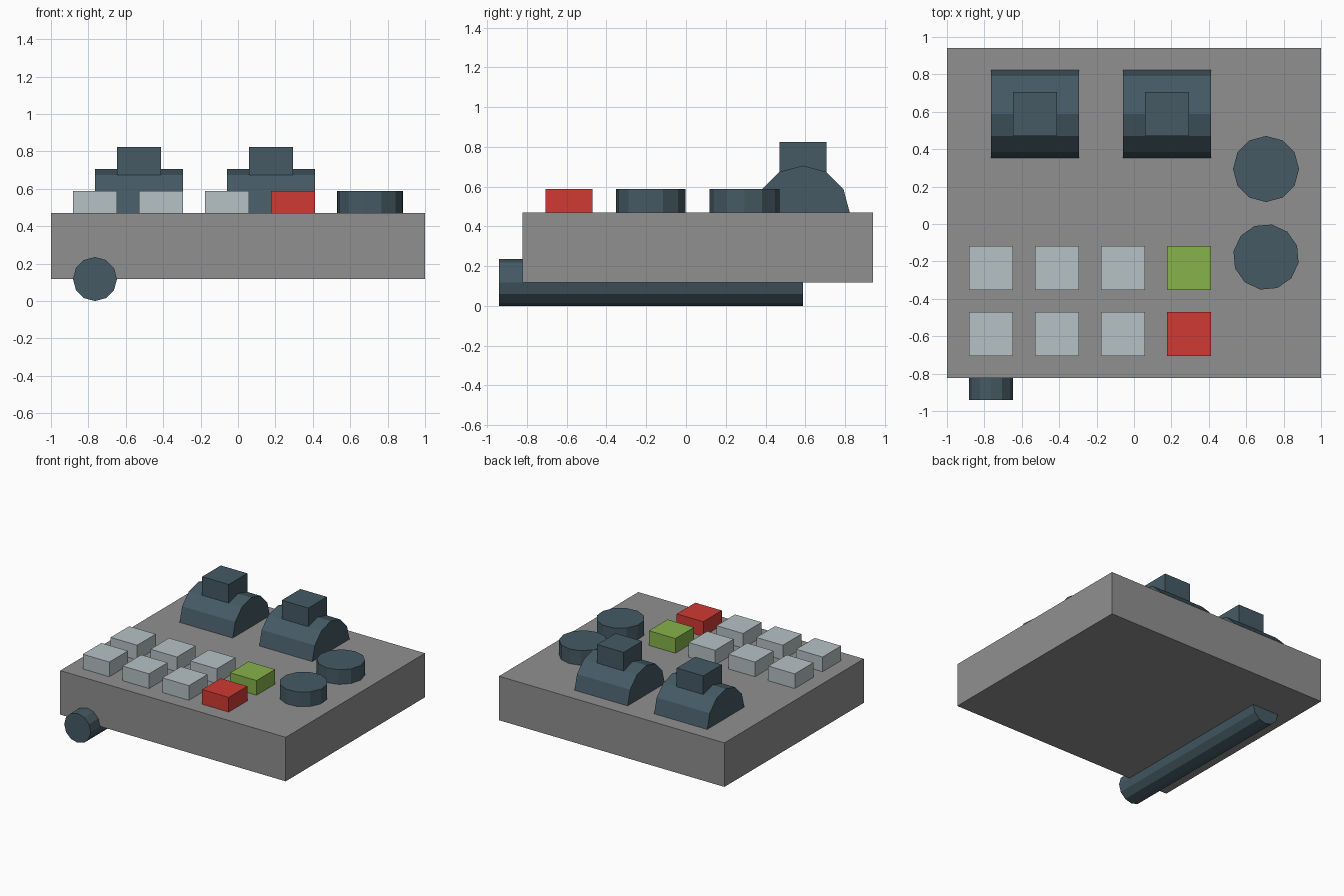
import bpy
import math

if "Cube" in bpy.data.objects:
    bpy.data.objects.remove(bpy.data.objects["Cube"], do_unlink=True)

U = 2 / 17  # layout module: the base is 17 modules wide


def material(name, rgb):
    """Flat material from an 8-bit sRGB colour."""
    lin = [((c / 255 + 0.055) / 1.055) ** 2.4 for c in rgb]
    mat = bpy.data.materials.new(name)
    mat.use_nodes = True
    mat.diffuse_color = (*lin, 1)
    mat.node_tree.nodes["Principled BSDF"].inputs["Base Color"].default_value = (*lin, 1)
    return mat


GREY = material("grey", (144, 144, 144))
SLATE = material("dark slate", (69, 90, 100))
PALE = material("pale grey", (182, 193, 196))
RED = material("red", (208, 58, 52))
GREEN = material("green", (134, 178, 74))


def finish(name, mat):
    obj = bpy.context.object
    obj.name = name
    obj.data.materials.append(mat)
    bpy.ops.object.transform_apply(location=False, rotation=True, scale=True)
    return obj


def box(name, mat, center, size):
    """Box placed and sized in modules."""
    bpy.ops.mesh.primitive_cube_add(size=1, location=[c * U for c in center])
    bpy.context.object.scale = [s * U for s in size]
    return finish(name, mat)


def cylinder(name, mat, center, radius, depth, rotation=(0, 0, 0)):
    """Twelve-sided cylinder placed and sized in modules."""
    bpy.ops.mesh.primitive_cylinder_add(
        vertices=12, radius=radius * U, depth=depth * U,
        location=[c * U for c in center], rotation=rotation)
    return finish(name, mat)


# Base slab
box("base", GREY, (0, 0.5, 2.5), (17, 15, 3))

# Rod under the base
cylinder("rod", SLATE, (-6.5, -1.5, 1), 1, 13, (math.pi / 2, 0, 0))

# Button grid, with a coloured pair in the last column
for row, y in enumerate((-5, -2)):
    for col in range(4):
        mat = PALE if col < 3 else (RED, GREEN)[row]
        box(f"button_{row + 1}_{col + 1}", mat, (-6.5 + 3 * col, y, 4.5), (2, 2, 1))

# Half-sunk drums with lever blocks
for side, x in (("right", -4.5), ("left", 1.5)):
    cylinder(f"{side}_lever_drum", SLATE, (x, 5, 4), 2, 4, (0, math.pi / 2, 0))
    box(f"{side}_lever", SLATE, (x, 5, 6), (2, 2, 2))

# Dials, the front one slightly turned
cylinder("front_dial", SLATE, (6, -1.5, 4.5), 1.5, 1, (0, 0, math.radians(-10)))
cylinder("back_dial", SLATE, (6, 2.5, 4.5), 1.5, 1)
